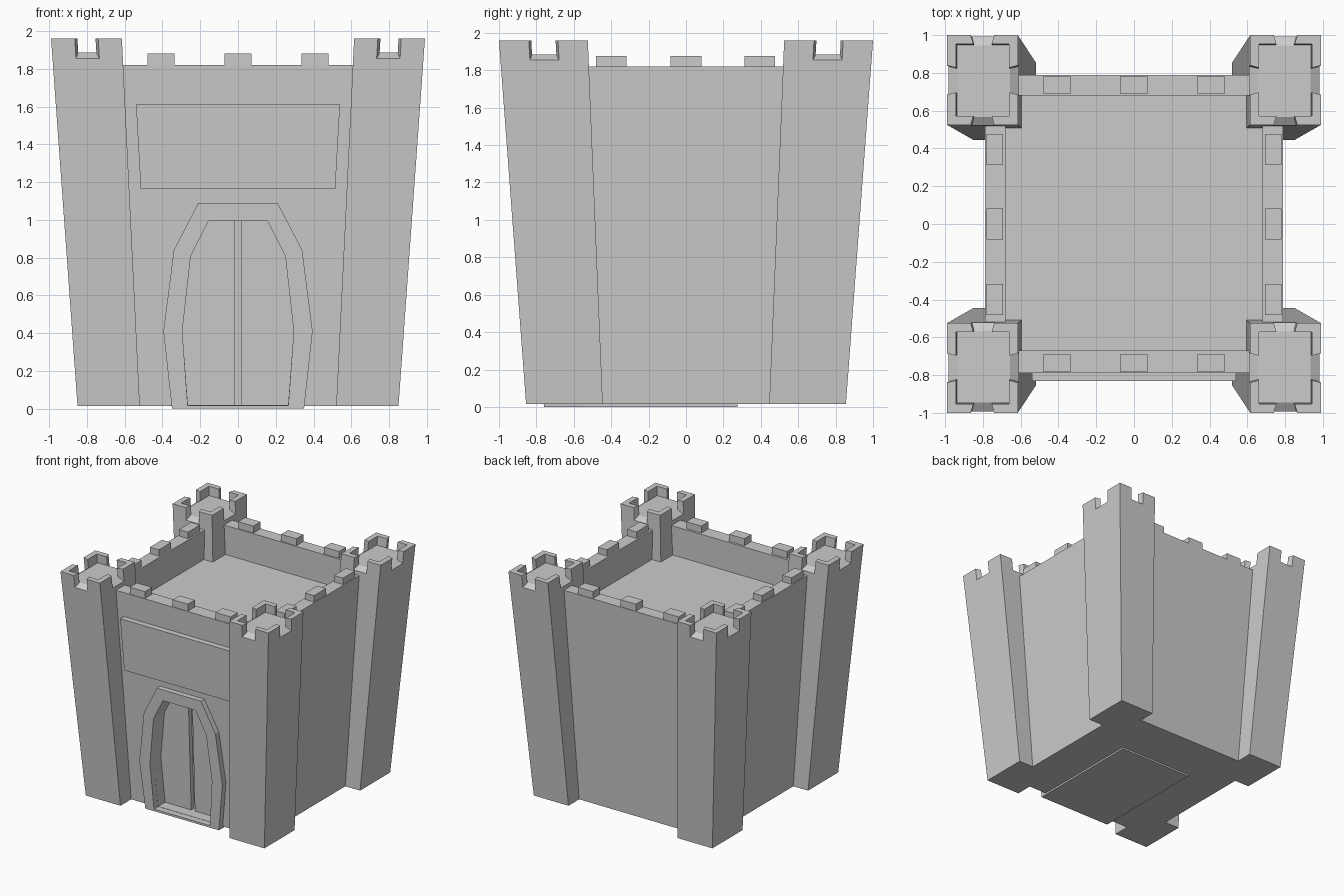
import bpy, bmesh

cube = bpy.data.objects.get("Cube")
if cube:
    bpy.data.objects.remove(cube, do_unlink=True)

stone = bpy.data.materials.new("grey_stone")
stone.use_nodes = True
GREY = (0.6, 0.6, 0.6, 1)
stone.diffuse_color = GREY
stone.node_tree.nodes["Principled BSDF"].inputs["Base Color"].default_value = GREY

BASE, WALL_TOP, TOWER_TOP = 0.015, 1.82, 1.96


def build(name, lofts):
    """One flat-shaded object from closed lofts, each a pair of matching loops."""
    bm = bmesh.new()
    for first, second in lofts:
        a = [bm.verts.new(p) for p in first]
        b = [bm.verts.new(p) for p in second]
        n = len(a)
        bm.faces.new(a)
        bm.faces.new(b[::-1])
        for i in range(n):
            j = (i + 1) % n
            bm.faces.new((a[j], a[i], b[i], b[j]))
    bmesh.ops.recalc_face_normals(bm, faces=bm.faces)
    mesh = bpy.data.meshes.new(name)
    bm.to_mesh(mesh)
    bm.free()
    mesh.materials.append(stone)
    obj = bpy.data.objects.new(name, mesh)
    bpy.context.collection.objects.link(obj)
    return obj


def rect(x0, x1, y0, y1, z):
    return [(x0, y0, z), (x1, y0, z), (x1, y1, z), (x0, y1, z)]


def box(x0, x1, y0, y1, z0, z1):
    return rect(x0, x1, y0, y1, z0), rect(x0, x1, y0, y1, z1)


def lean(low, high, z, top):
    return low + (high - low) * (z - BASE) / (top - BASE)


def wall_face(z):
    return lean(0.71, 0.79, z, WALL_TOP)


# Corner towers: flared shaft, sloped sills, four L-shaped merlons
def tower_rect(z):
    pairs = ((0.52, 0.615), (0.85, 0.99), (0.445, 0.525), (0.855, 1.0))
    return [lean(lo, hi, z, TOWER_TOP) for lo, hi in pairs]


def merlon_loop(z, right, back):
    x0, x1, y0, y1 = tower_rect(z)
    cx, cy = (x0 + x1) / 2, (y0 + y1) / 2
    x, dx = (x1, -1) if right else (x0, 1)
    y, dy = (y1, -1) if back else (y0, 1)
    t = 0.047
    pts = [(x, y), (cx - dx * 0.062, y), (cx - dx * 0.048, y + dy * t),
           (x + dx * t, y + dy * t), (x + dx * t, cy - dy * 0.065), (x, cy - dy * 0.078)]
    return [(px, py, z) for px, py in pts]


SILL, DECK = 1.855, 1.885
x0, x1, y0, y1 = tower_rect(SILL)
deck = rect(x0 + 0.047, x1 - 0.047, y0 + 0.047, y1 - 0.047, DECK)
tower = [(rect(*tower_rect(BASE), BASE), rect(*tower_rect(SILL), SILL)),
         (rect(*tower_rect(SILL), SILL), deck)]
for right in (False, True):
    for back in (False, True):
        tower.append((merlon_loop(SILL, right, back), merlon_loop(TOWER_TOP, right, back)))

for sx, side in ((1, "left"), (-1, "right")):
    for sy, end in ((1, "back"), (-1, "front")):
        placed = [[[(x * sx, y * sy, z) for x, y, z in loop] for loop in pair] for pair in tower]
        build(f"{end}_{side}_tower", placed)

# Gate outlines, left half from the ground up
ARCH = [(0.35, 0), (0.395, 0.41), (0.34, 0.84), (0.21, 1.09)]
OPENING = [(0.265, 0), (0.295, 0.41), (0.25, 0.81), (0.155, 0.995)]


def whole(half):
    return half + [(-x, z) for x, z in reversed(half)]


def upright(outline, front, back):
    """Loft an x-z outline from a leaning front to a flat back."""
    return [(x, front(z), z) for x, z in outline], [(x, back, z) for x, z in outline]


# Front wall, open at the gate
outline = [(0.68, BASE), (0.68, WALL_TOP), (-0.68, WALL_TOP), (-0.68, BASE)]
outline += [(x, max(z, BASE)) for x, z in reversed(whole(OPENING))]
build("front_wall", [upright(outline, lambda z: -wall_face(z), -0.67)])

# Back and side walls
lo, hi = wall_face(BASE), wall_face(WALL_TOP)
build("back_wall", [(rect(-0.68, 0.68, 0.68, lo, BASE),
                     rect(-0.68, 0.68, 0.68, hi, WALL_TOP))])
for s, side in ((1, "left"), (-1, "right")):
    build(f"{side}_wall", [(rect(s * 0.68, s * lo, -0.67, 0.68, BASE),
                            rect(s * 0.68, s * hi, -0.67, 0.68, WALL_TOP))])

# Courtyard deck and underside
build("courtyard_floor", [box(-0.69, 0.69, -0.68, 0.69, 1.5, 1.57)])
build("base_plate", [box(-0.705, 0.705, -0.705, 0.705, BASE, 0.02)])

# Small blocks along the wall tops
blocks = []
for s in (-1, 1):
    for c in (-0.408, 0, 0.408):
        y = s * 0.737
        blocks.append(box(c - 0.072, c + 0.072, y - 0.048, y + 0.048, WALL_TOP - 0.01, 1.88))
    for c in (-0.4, 0, 0.395):
        x = s * 0.738
        blocks.append(box(x - 0.043, x + 0.043, c - 0.082, c + 0.082, WALL_TOP - 0.01, 1.875))
build("wall_battlements", blocks)


# Gate: arch surround, recessed double door, threshold slab
def arch_front(z):
    return -0.76 - 0.04 * z


build("gate_arch", [upright(whole(ARCH) + whole(OPENING)[::-1], arch_front, -0.55)])
build("door_gap", [upright(whole(OPENING), lambda z: arch_front(z) + 0.19, -0.5)])
for s, side in ((1, "left"), (-1, "right")):
    leaf = [(s * x, z) for x, z in [(0.018, 0)] + OPENING + [(0.018, 0.995)]]
    build(f"{side}_door", [upright(leaf, lambda z: arch_front(z) + 0.15, -0.52)])
build("threshold_slab", [box(-0.35, 0.35, -0.76, 0.275, 0, BASE + 0.003)])

# Panel above the gate
panel = [(-0.515, 1.165), (0.515, 1.165), (0.54, 1.61), (-0.54, 1.61)]
build("front_panel", [upright(panel, lambda z: -wall_face(z) - 0.05, -0.7)])
